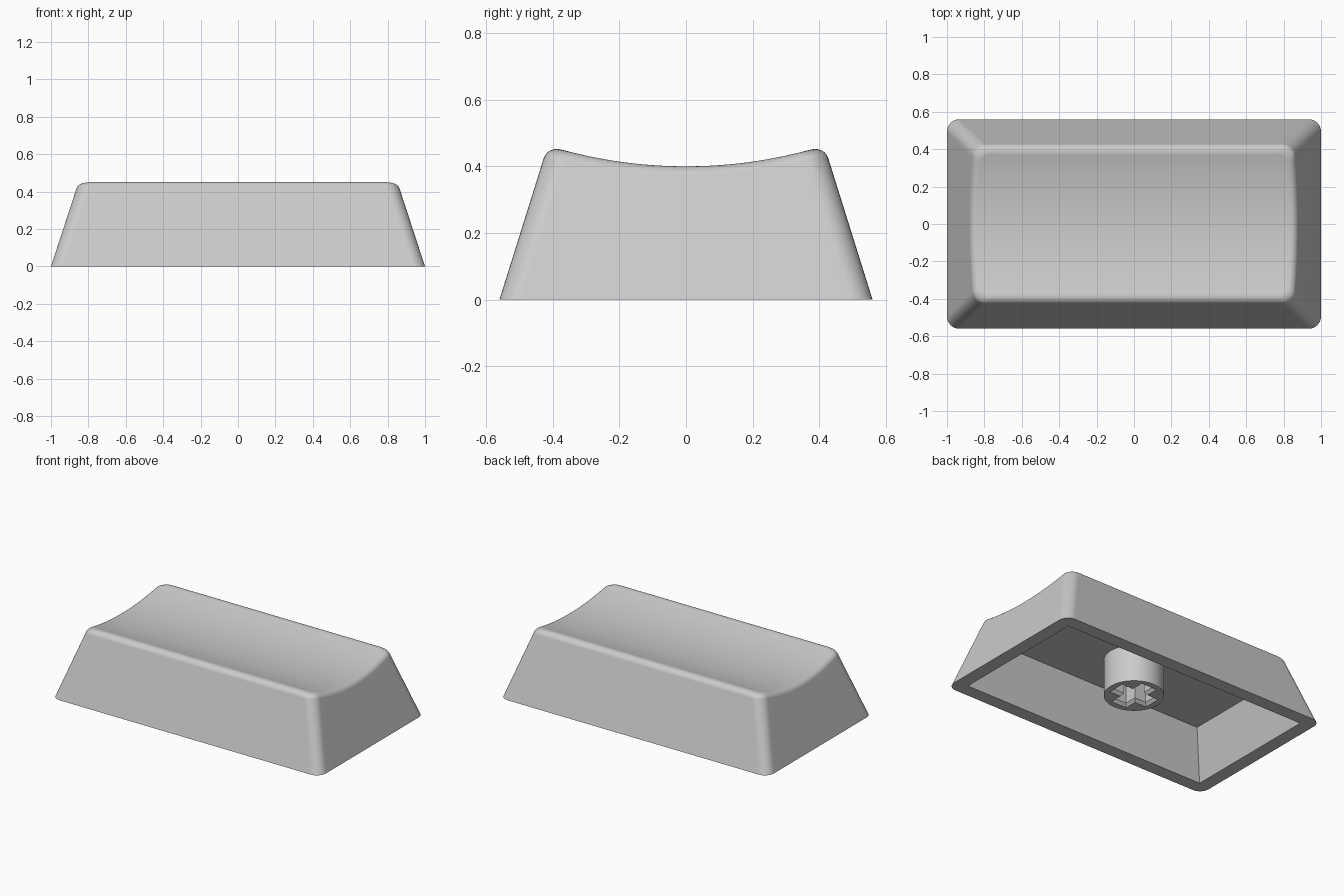
import bpy, bmesh, math
from mathutils import Vector

if "Cube" in bpy.data.objects:
    bpy.data.objects.remove(bpy.data.objects["Cube"])

HX, HY, CORNER = 1.0, 0.56, 0.066     # base half sizes and corner radius
SLOPE_X, SLOPE_Y = 0.327, 0.313       # inward lean per unit of height
DISH_R, DISH_Z = 1.41, 0.40           # scooped top
FILLET_END, FILLET_LONG, STEPS = 0.029, 0.042, 6
WALL, CEILING = 0.089, 0.308          # hollow underside
STEM_R, STEM_Z = 0.182, 0.062

grey = bpy.data.materials.new("light grey plastic")
grey.diffuse_color = (0.6, 0.6, 0.6, 1)
grey.use_nodes = True
grey.node_tree.nodes["Principled BSDF"].inputs["Base Color"].default_value = grey.diffuse_color


def dish(y):
    return DISH_Z + DISH_R - math.sqrt(DISH_R ** 2 - y * y)


def finish(bm, name):
    bmesh.ops.recalc_face_normals(bm, faces=bm.faces[:])
    mesh = bpy.data.meshes.new(name)
    bm.to_mesh(mesh)
    bm.free()
    ob = bpy.data.objects.new(name, mesh)
    bpy.context.collection.objects.link(ob)
    mesh.materials.append(grey)
    bpy.ops.object.select_all(action='DESELECT')
    ob.select_set(True)
    bpy.context.view_layer.objects.active = ob
    bpy.ops.object.shade_smooth_by_angle(angle=math.radians(30))
    mod = ob.modifiers.new("even shading", 'WEIGHTED_NORMAL')
    mod.keep_sharp = True
    return ob


def bridge(bm, a, b):
    n = len(a)
    for i in range(n):
        bm.faces.new((a[i], a[(i + 1) % n], b[(i + 1) % n], b[i]))


def fill_between(bm, *loops):
    """Flat face with a hole, facing down."""
    edges = []
    for lp in loops:
        for i, v in enumerate(lp):
            w = lp[(i + 1) % len(lp)]
            edges.append(bm.edges.get((v, w)) or bm.edges.new((v, w)))
    bmesh.ops.triangle_fill(bm, use_beauty=True, edges=edges, normal=(0, 0, -1))


# Right half of the outline: (arc angle, position along the side)
ARC, SIDE = 8, 20
columns = [(-math.pi / 2 * (1 - i / ARC), -1) for i in range(ARC + 1)]
columns += [(0, -1 + 2 * i / SIDE) for i in range(1, SIDE)]
columns += [(math.pi / 2 * i / ARC, 1) for i in range(ARC + 1)]


def outline(col, z, extra=0):
    """Wall outline at height z, moved inward by extra."""
    ang, u = col
    return (HX - SLOPE_X * z - extra - CORNER + CORNER * math.cos(ang),
            (HY - SLOPE_Y * z - extra - CORNER) * u + CORNER * math.sin(ang))


def column_points(col):
    """Base point, then the rounded edge up to the dished top."""
    z = 0.42
    for _ in range(12):
        z = dish(outline(col, z)[1])
    end = math.cos(col[0]) ** 2
    fillet = FILLET_END * end + FILLET_LONG * (1 - end)
    base = Vector((*outline(col, 0), 0))
    rim = Vector((*outline(col, z), z))
    low = rim + (base - rim).normalized() * fillet
    x, y = outline(col, z, fillet)
    high = Vector((x, y, dish(y)))
    pts, w = [base], 0.75
    for i in range(STEPS + 1):
        t = i / STEPS
        a, b, c = (1 - t) ** 2, 2 * w * t * (1 - t), t * t
        pts.append((low * a + rim * b + high * c) / (a + b + c))
    return pts


# Cap shell: sloped walls, rounded rim, dished top
bm = bmesh.new()
right = [column_points(c) for c in columns]
rings = []
for k in range(STEPS + 2):
    half = [p[k] for p in right]
    ring = half + [Vector((-p.x, p.y, p.z)) for p in reversed(half)]
    rings.append([bm.verts.new(p) for p in ring])
for a, b in zip(rings, rings[1:]):
    bridge(bm, a, b)
top, n = rings[-1], len(columns)
for i in range(n - 1):
    bm.faces.new((top[i], top[i + 1], top[-2 - i], top[-1 - i]))


# Hollow underside with sharp corners
def rectangle(z):
    x, y = HX - WALL - SLOPE_X * z, HY - WALL - SLOPE_Y * z
    return [bm.verts.new(p) for p in ((x, -y, z), (x, y, z), (-x, y, z), (-x, -y, z))]


mouth = rectangle(0)
roof = rectangle(CEILING)
bridge(bm, mouth, roof)
bm.faces.new(roof)
fill_between(bm, rings[0], mouth)
finish(bm, "cap_shell")

# Mounting stem with a cross-shaped socket
bm = bmesh.new()


def circle(z, count=48):
    return [bm.verts.new((STEM_R * math.cos(2 * math.pi * i / count),
                          STEM_R * math.sin(2 * math.pi * i / count), z))
            for i in range(count)]


def cross(length, width, z):
    pts = []
    for q in range(4):
        c, s = round(math.cos(q * math.pi / 2)), round(math.sin(q * math.pi / 2))
        for x, y in ((length, -width), (length, width), (width, width)):
            pts.append(bm.verts.new((c * x - s * y, s * x + c * y, z)))
    return pts


outer_low, outer_high = circle(STEM_Z), circle(CEILING)
lip = cross(0.142, 0.058, STEM_Z)
throat = cross(0.127, 0.042, STEM_Z + 0.02)
socket_end = cross(0.127, 0.042, CEILING)
bridge(bm, outer_low, outer_high)
bridge(bm, lip, throat)
bridge(bm, throat, socket_end)
fill_between(bm, outer_low, lip)
fill_between(bm, outer_high, socket_end)
finish(bm, "mounting_stem")
